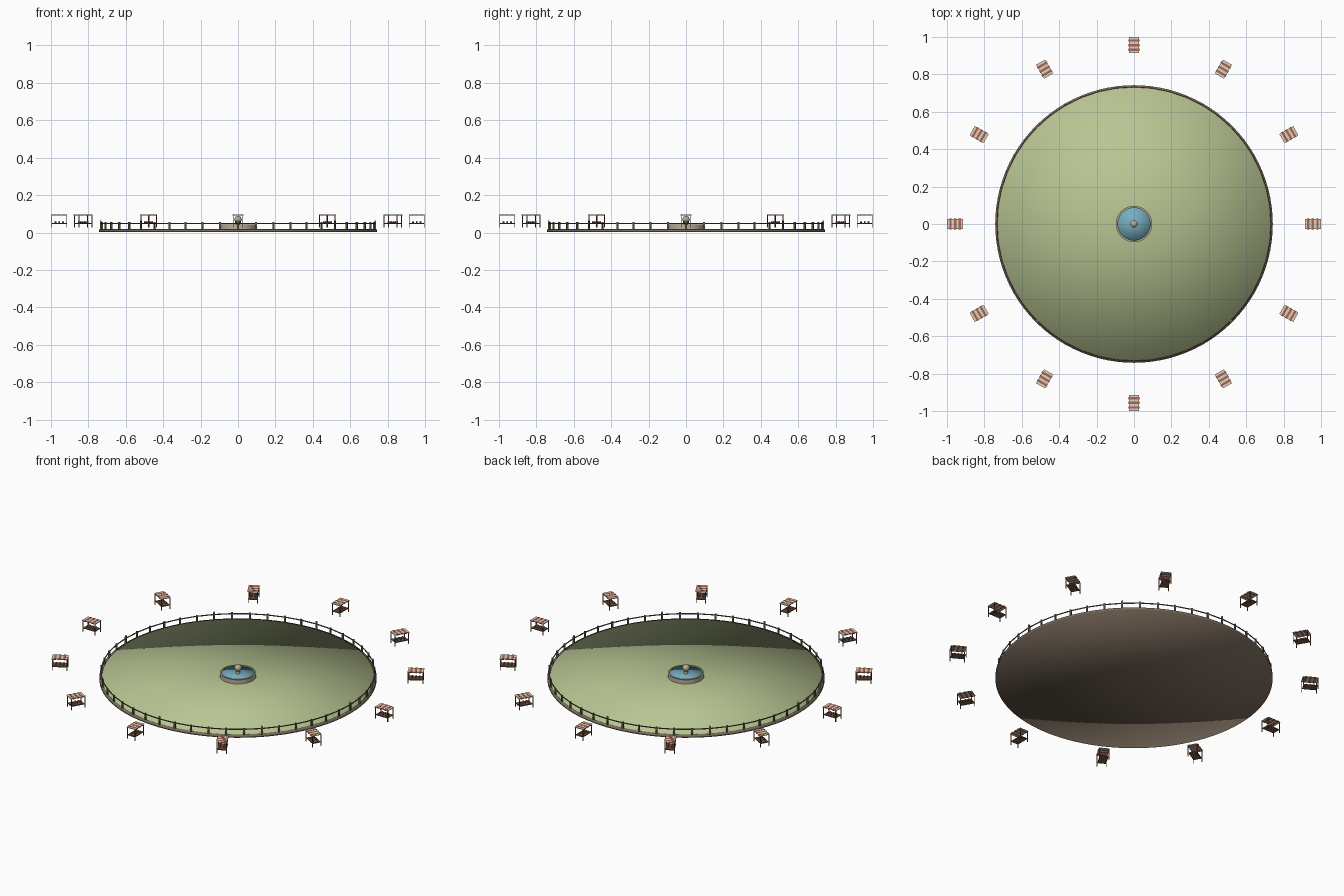
import bpy, bmesh, math
from mathutils import Matrix, Vector

if "Cube" in bpy.data.objects:
    bpy.data.objects.remove(bpy.data.objects["Cube"])


def mat(name, r, g, b):
    m = bpy.data.materials.new(name)
    m.diffuse_color = (r, g, b, 1)
    m.use_nodes = True
    m.node_tree.nodes["Principled BSDF"].inputs["Base Color"].default_value = m.diffuse_color
    return m


GRASS = mat("grass", 0.48, 0.56, 0.29)
EARTH = mat("earth", 0.20, 0.15, 0.11)
STONE = mat("stone", 0.50, 0.44, 0.32)
WATER = mat("water", 0.18, 0.42, 0.52)
FENCE = mat("fence_wood", 0.13, 0.14, 0.08)
WOOD = mat("stall_wood", 0.20, 0.10, 0.06)
RED = mat("red_cloth", 0.40, 0.13, 0.10)
CREAM = mat("cream_cloth", 0.75, 0.66, 0.48)


def finish(name, bm, material, smooth=None):
    me = bpy.data.meshes.new(name)
    bmesh.ops.recalc_face_normals(bm, faces=bm.faces)
    bm.to_mesh(me)
    bm.free()
    me.materials.append(material)
    ob = bpy.data.objects.new(name, me)
    bpy.context.collection.objects.link(ob)
    if smooth == "all":
        me.polygons.foreach_set("use_smooth", [True] * len(me.polygons))
    elif smooth:
        bpy.context.view_layer.objects.active = ob
        bpy.ops.object.select_all(action='DESELECT')
        ob.select_set(True)
        bpy.ops.object.shade_smooth_by_angle(angle=math.radians(40))
    return ob


def lathe(name, profile, material, n=48, smooth="angle"):
    bm = bmesh.new()
    vs = [bm.verts.new((r, 0, z)) for r, z in profile]
    es = [bm.edges.new(p) for p in zip(vs, vs[1:])]
    bmesh.ops.spin(bm, geom=vs + es, axis=(0, 0, 1), cent=(0, 0, 0),
                   steps=n, angle=math.tau, use_duplicate=False)
    bmesh.ops.remove_doubles(bm, verts=bm.verts, dist=1e-5)
    return finish(name, bm, material, smooth)


def box(bm, c, s, frame=Matrix()):
    bmesh.ops.create_cube(bm, size=1, matrix=frame @ Matrix.Translation(c) @ Matrix.Diagonal((*s, 1)))


def turn(angle):
    return Matrix.Rotation(angle, 4, 'Z')


# Ground: earth slab with a lawn, softly shaded over the rim
lathe("earth_slab", [(0, 0.003), (0.742, 0.003), (0.742, 0.016), (0, 0.016)], EARTH, 96, "all")
lathe("lawn", [(0, 0.012), (0.728, 0.012), (0.728, 0.02), (0, 0.02)], GRASS, 96, "all")

# Fountain: basin, water, column with ball
lathe("fountain_basin", [(0, 0.018), (0.097, 0.018), (0.097, 0.044), (0.088, 0.044),
                         (0.088, 0.028), (0, 0.028)], STONE)
lathe("fountain_water", [(0, 0.025), (0.089, 0.025), (0.089, 0.039), (0, 0.039)], WATER, 48, "all")
lathe("fountain_column", [(0, 0.03), (0.012, 0.03), (0.009, 0.058), (0, 0.058)], STONE, 16)
bm = bmesh.new()
bmesh.ops.create_uvsphere(bm, u_segments=16, v_segments=10, radius=0.019,
                          matrix=Matrix.Translation((0, 0, 0.07)))
finish("fountain_ball", bm, STONE, "all")

# Fence: 48 posts, every sixth one taller, and a round rail
FR = 0.733
bm = bmesh.new()
caps = bmesh.new()
for i in range(48):
    f = turn(math.tau * i / 48)
    top = 0.055
    if i % 6 == 0:
        top = 0.06
        box(caps, (FR, 0, 0.0625), (0.008, 0.008, 0.005), f)
    box(bm, (FR, 0, (top + 0.012) / 2), (0.009, 0.009, top - 0.012), f)
finish("fence_posts", bm, FENCE)
finish("fence_post_caps", caps, CREAM)
lathe("fence_rail", [(FR - 0.002, 0.046), (FR + 0.002, 0.046), (FR + 0.002, 0.051),
                     (FR - 0.002, 0.051), (FR - 0.002, 0.046)], FENCE)

# Market stalls: frame, counter, goods and striped canopy, 12 around the lawn
frame, cream, red, goods = (bmesh.new() for _ in range(4))
SR, LEN, WID = 0.956, 0.086, 0.056
for i in range(12):
    f = turn(math.tau * i / 12) @ Matrix.Translation((SR, 0, 0))
    for sx in (-1, 1):
        for sy in (-1, 1):
            box(frame, (sx * 0.040, sy * 0.025, 0.060), (0.004, 0.004, 0.066), f)
    box(frame, (0, 0, 0.048), (0.076, 0.046, 0.006), f)
    for k in range(7):
        x = (k - 3) * LEN / 7
        is_red = k % 2
        box(red if is_red else cream, (x, 0, 0.0935), (LEN / 7, WID + 0.004 * is_red, 0.004 + 0.001 * is_red), f)
    for gx in (-0.02, 0, 0.02):
        for gy in (-0.011, 0.011):
            bmesh.ops.create_icosphere(goods, subdivisions=1, radius=0.006,
                                       matrix=f @ Matrix.Translation((gx, gy, 0.055)))
finish("stall_frames", frame, WOOD)
finish("canopy_cream_stripes", cream, CREAM)
finish("canopy_red_stripes", red, RED)
finish("stall_goods", goods, RED)
